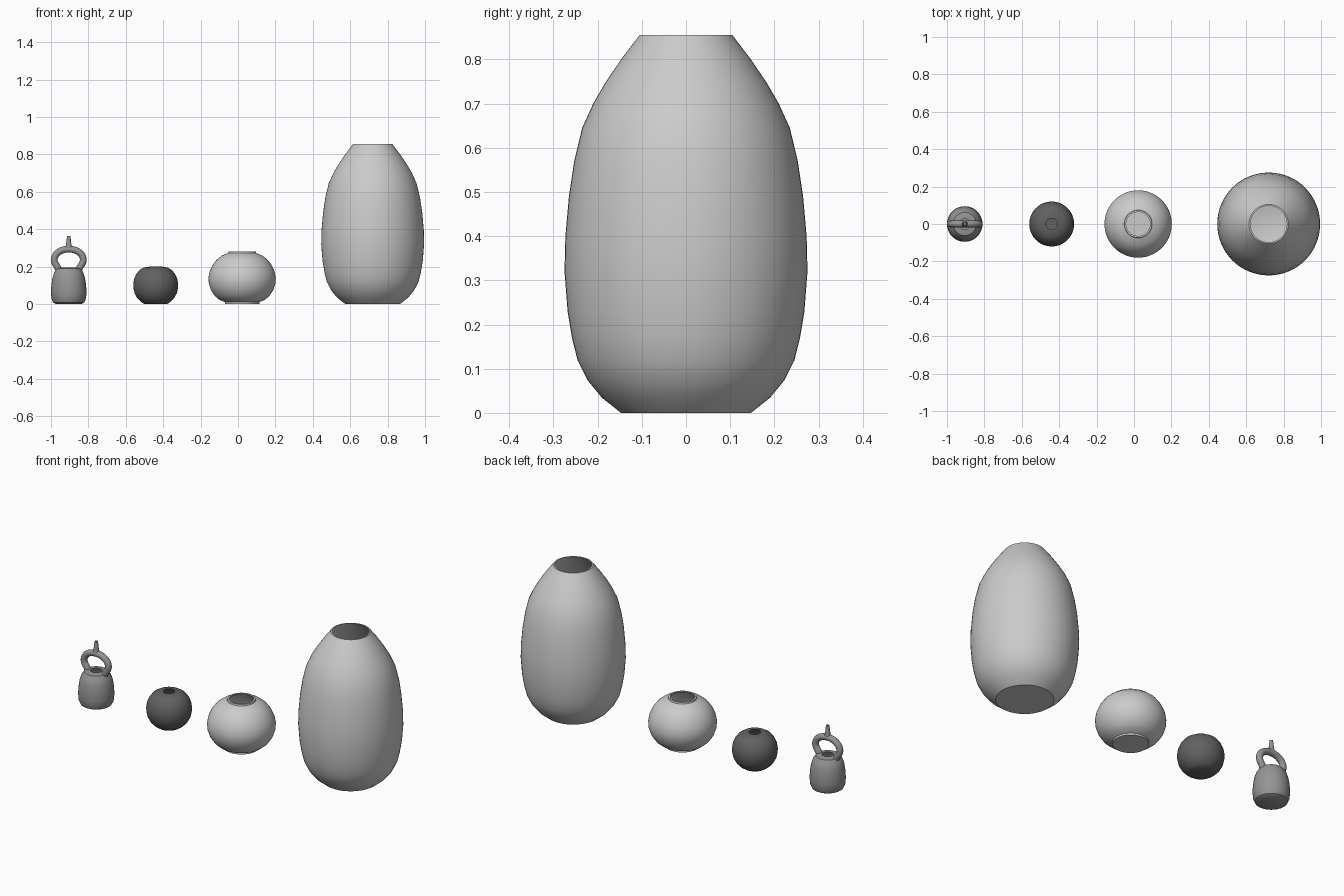
import bpy, bmesh
from math import pi, radians

if "Cube" in bpy.data.objects:
    bpy.data.objects.remove(bpy.data.objects["Cube"])


def finish(obj, material=None):
    if material:
        obj.data.materials.append(material)
    bpy.ops.object.select_all(action='DESELECT')
    obj.select_set(True)
    bpy.context.view_layer.objects.active = obj
    bpy.ops.object.shade_smooth_by_angle(angle=radians(35))


def lathe(name, profile, x, material=None, steps=64):
    """Spin an (r, z) profile around the vertical axis at x."""
    bm = bmesh.new()
    verts = [bm.verts.new((r, 0, z)) for r, z in profile]
    edges = [bm.edges.new(pair) for pair in zip(verts, verts[1:])]
    bmesh.ops.spin(bm, geom=verts + edges, cent=(0, 0, 0), axis=(0, 0, 1),
                   angle=2 * pi, steps=steps, use_duplicate=False)
    bmesh.ops.remove_doubles(bm, verts=bm.verts, dist=1e-5)
    bmesh.ops.recalc_face_normals(bm, faces=bm.faces)
    mesh = bpy.data.meshes.new(name)
    bm.to_mesh(mesh)
    bm.free()
    obj = bpy.data.objects.new(name, mesh)
    bpy.context.collection.objects.link(obj)
    obj.location.x = x
    finish(obj, material)
    return obj


def vessel(name, outer, x, wall, material=None):
    """Hollow pot: outer wall up to the rim, then a thin inner wall back down."""
    top = outer[-1][1]
    inner = [(r - wall, min(max(z, wall), top))
             for r, z in reversed(outer) if z > wall or z == 0]
    return lathe(name, [(0, 0)] + outer + inner + [(0, wall)], x, material)


dark = bpy.data.materials.new("dark_clay")
dark.diffuse_color = (0.12, 0.12, 0.12, 1)
dark.use_nodes = True
dark.node_tree.nodes["Principled BSDF"].inputs["Base Color"].default_value = dark.diffuse_color
medium = bpy.data.materials.new("medium_clay")
medium.diffuse_color = (0.3, 0.3, 0.3, 1)
medium.use_nodes = True
medium.node_tree.nodes["Principled BSDF"].inputs["Base Color"].default_value = medium.diffuse_color

# Tall storage jar
vessel("tall_jar", [
    (0.147, 0), (0.19, 0.034), (0.222, 0.073), (0.245, 0.118), (0.258, 0.17),
    (0.268, 0.23), (0.275, 0.32), (0.273, 0.40), (0.265, 0.49), (0.253, 0.57),
    (0.235, 0.645), (0.21, 0.70), (0.184, 0.745), (0.147, 0.80),
    (0.105, 0.855)], 0.72, 0.008)

# Squat footed jar
vessel("squat_jar", [
    (0.092, 0), (0.092, 0.010), (0.120, 0.021), (0.145, 0.042), (0.166, 0.073),
    (0.178, 0.108), (0.180, 0.140), (0.174, 0.172), (0.159, 0.206),
    (0.137, 0.236), (0.108, 0.259), (0.075, 0.272), (0.073, 0.28)],
    0.022, 0.009)

# Small neckless bowl
vessel("small_bowl", [
    (0.062, 0), (0.080, 0.012), (0.100, 0.033), (0.113, 0.058), (0.119, 0.085),
    (0.120, 0.105), (0.116, 0.132), (0.105, 0.158), (0.088, 0.180),
    (0.064, 0.195), (0.036, 0.199)], -0.44, 0.006, dark)

# Stirrup bottle body
BX = -0.905
vessel("bottle_body", [
    (0.068, 0), (0.083, 0.008), (0.092, 0.028), (0.095, 0.06), (0.093, 0.10),
    (0.087, 0.14), (0.077, 0.17), (0.062, 0.190), (0.035, 0.195)],
    BX, 0.006, medium)

# Stirrup handle: one tube arching over the body
half = [(0.050, 0.175), (0.062, 0.200), (0.076, 0.225), (0.074, 0.254),
        (0.052, 0.279), (0.026, 0.290)]
path = [(-x, z) for x, z in half] + [(0, 0.293)] + half[::-1]
curve = bpy.data.curves.new("stirrup_handle", 'CURVE')
curve.dimensions = '3D'
curve.bevel_depth = 0.018
curve.bevel_resolution = 4
curve.resolution_u = 4
curve.use_fill_caps = True
spline = curve.splines.new('BEZIER')
spline.bezier_points.add(len(path) - 1)
for point, (x, z) in zip(spline.bezier_points, path):
    point.co = (x, 0, z)
    point.handle_left_type = point.handle_right_type = 'AUTO'
handle = bpy.data.objects.new("stirrup_handle", curve)
bpy.context.collection.objects.link(handle)
handle.location.x = BX
bpy.ops.object.select_all(action='DESELECT')
handle.select_set(True)
bpy.context.view_layer.objects.active = handle
bpy.ops.object.convert(target='MESH')
finish(bpy.context.view_layer.objects.active, medium)

# Tapered spout on top of the handle
lathe("spout", [(0, 0.295), (0.018, 0.295), (0.014, 0.318), (0.011, 0.345),
                (0.009, 0.363), (0.005, 0.363), (0.005, 0.315), (0, 0.315)],
      BX, medium, 24)
